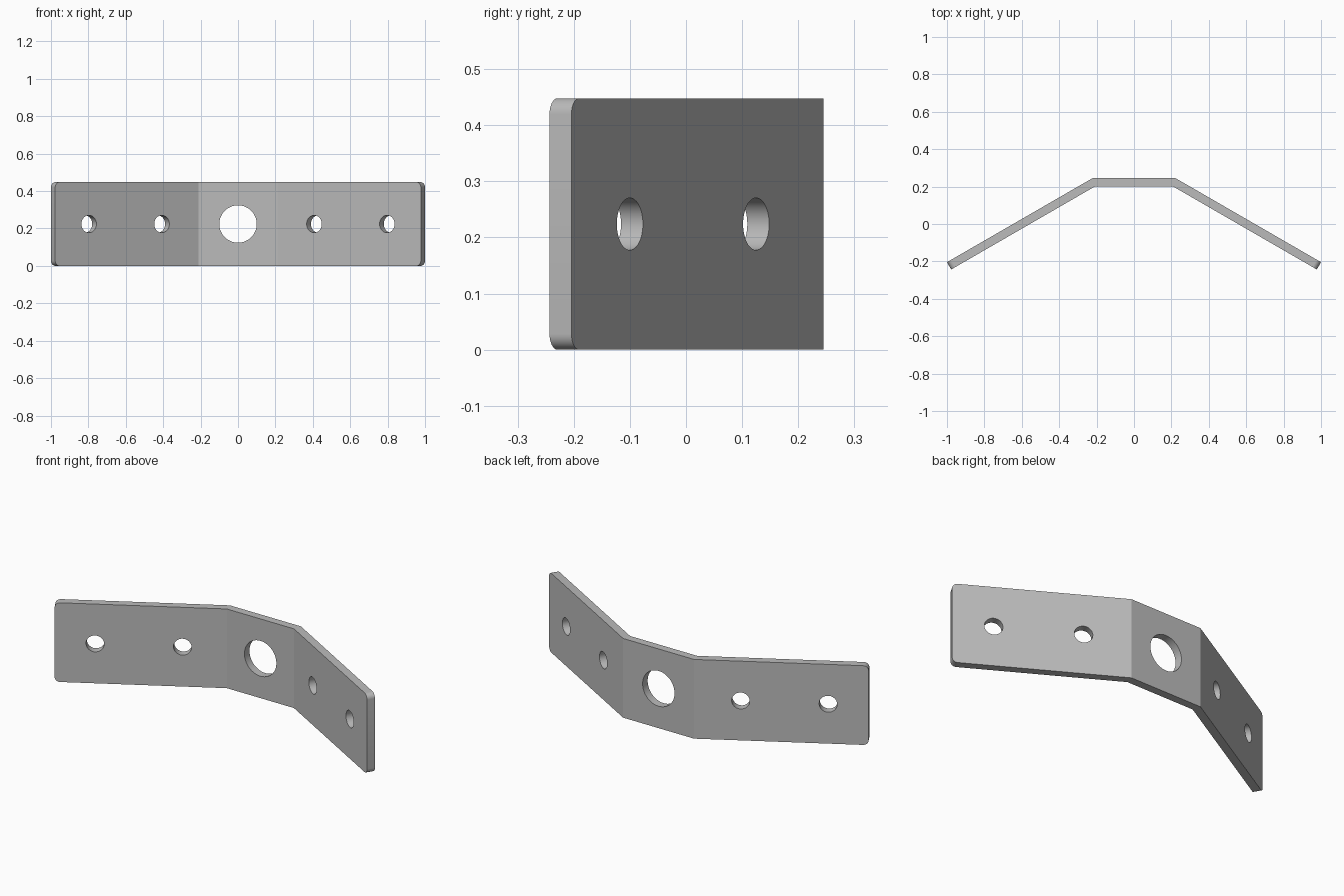
import bpy, bmesh, math
from mathutils import Matrix, Vector

if "Cube" in bpy.data.objects:
    bpy.data.objects.remove(bpy.data.objects["Cube"])

H = 0.448               # plate height
T = 0.045               # plate thickness
A = math.radians(30)    # bend angle of each arm
BEND_X, BACK_Y = 0.222, 0.245
R = 0.028               # rounded corner radius
END_LEN = (1.0 - BEND_X) / math.cos(A)

steel = bpy.data.materials.new("steel grey")
steel.diffuse_color = (0.5, 0.5, 0.5, 1)
steel.use_nodes = True
steel.node_tree.nodes["Principled BSDF"].inputs["Base Color"].default_value = steel.diffuse_color


def arm_point(s, d=0.0):
    """Point on the right arm: s along the back face from the bend, d into the plate."""
    return (BEND_X + s * math.cos(A) - d * math.sin(A),
            BACK_Y - s * math.sin(A) - d * math.cos(A))


# Bent strip: mitred profile seen from above, extruded upwards
half = [(BEND_X, BACK_Y), arm_point(END_LEN), arm_point(END_LEN, T),
        (BEND_X - T * math.tan(A / 2), BACK_Y - T)]
profile = half + [(-x, y) for x, y in reversed(half)]
bm = bmesh.new()
base = bm.faces.new([bm.verts.new((x, y, 0)) for x, y in profile])
ext = bmesh.ops.extrude_face_region(bm, geom=[base])
bmesh.ops.translate(bm, vec=(0, 0, H),
                    verts=[v for v in ext["geom"] if isinstance(v, bmesh.types.BMVert)])
bmesh.ops.recalc_face_normals(bm, faces=bm.faces)

# Round the four free corners
corners = [e for e in bm.edges
           if all(abs(v.co.x) > 0.9 for v in e.verts)
           and abs(e.verts[0].co.z - e.verts[1].co.z) < 1e-5]
bmesh.ops.bevel(bm, geom=corners, offset=R, segments=8, profile=0.5, affect='EDGES')
mesh = bpy.data.meshes.new("bent_bracket")
bm.to_mesh(mesh)
bm.free()
mesh.materials.append(steel)
bracket = bpy.data.objects.new("bent_bracket", mesh)
bpy.context.collection.objects.link(bracket)


def drill(name, x, y, direction, radius):
    """Cut a round hole through the bracket along a horizontal direction."""
    cut = bmesh.new()
    turn = Vector(direction).to_track_quat('Z', 'Y').to_matrix().to_4x4()
    bmesh.ops.create_cone(cut, cap_ends=True, segments=48, radius1=radius, radius2=radius,
                          depth=0.15, matrix=Matrix.Translation((x, y, H / 2)) @ turn)
    me = bpy.data.meshes.new(name)
    cut.to_mesh(me)
    cut.free()
    me.materials.append(steel)
    cutter = bpy.data.objects.new(name, me)
    bpy.context.collection.objects.link(cutter)
    cutter.hide_render = True
    cutter.hide_set(True)
    mod = bracket.modifiers.new(name, 'BOOLEAN')
    mod.operation, mod.solver, mod.object = 'DIFFERENCE', 'EXACT', cutter


# Large centre hole and two screw holes in each arm
drill("centre_hole", 0, BACK_Y - T / 2, (0, 1, 0), 0.1)
for side in (-1, 1):
    for i, s in enumerate((0.24, 0.69)):
        x, y = arm_point(s, T / 2)
        drill(f"screw_hole_{'left' if side < 0 else 'right'}_{i + 1}",
              side * x, y, (side * math.sin(A), math.cos(A), 0), 0.0465)

# Apply the cuts, then smooth the round walls while keeping edges sharp
bpy.context.view_layer.objects.active = bracket
bracket.select_set(True)
for mod in list(bracket.modifiers):
    cutter = mod.object
    bpy.ops.object.modifier_apply(modifier=mod.name)
    bpy.data.objects.remove(cutter)
bpy.ops.object.shade_smooth_by_angle(angle=math.radians(25))
